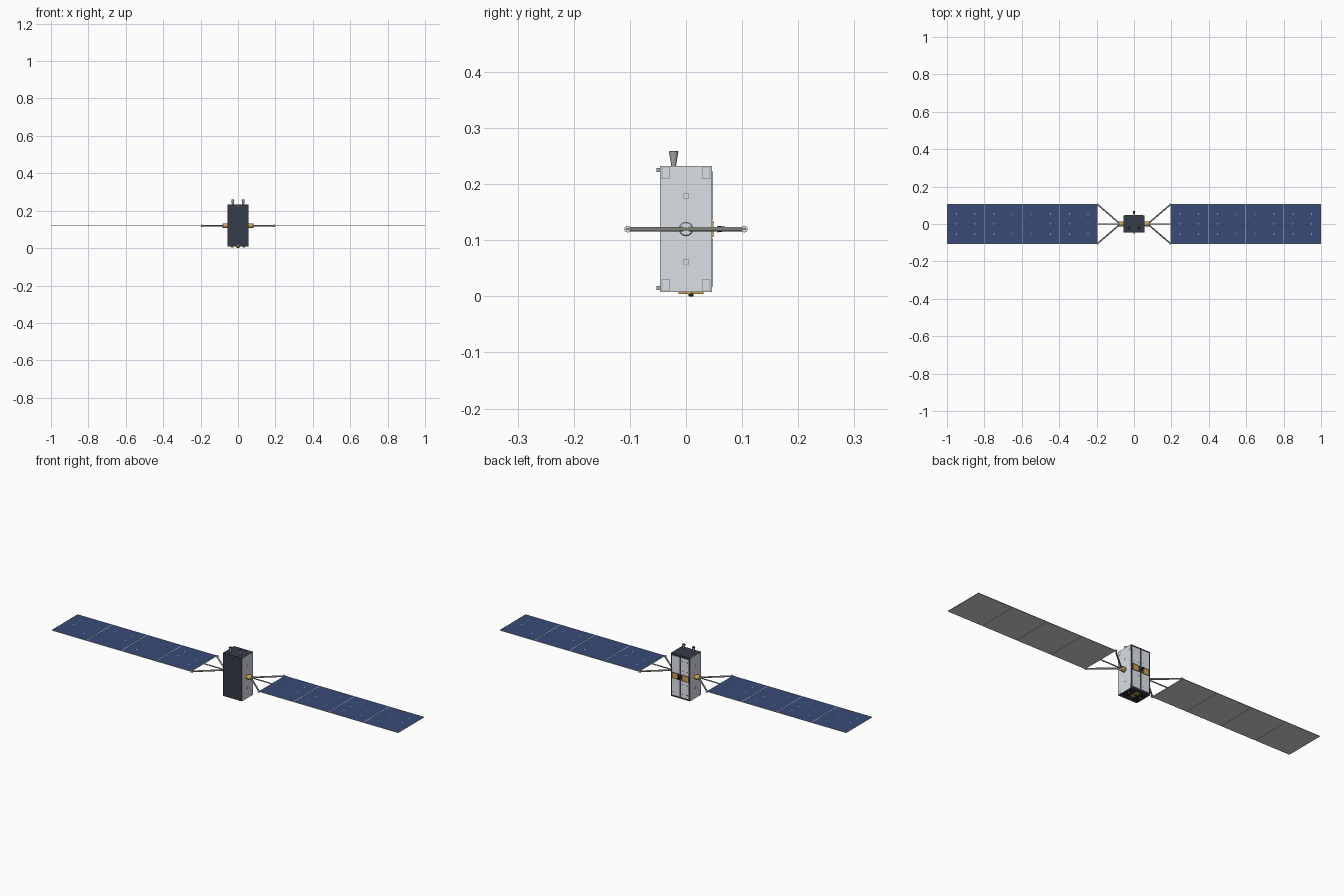
import bpy
import bmesh
from mathutils import Vector, Matrix

cube = bpy.data.objects.get("Cube")
if cube:
    bpy.data.objects.remove(cube, do_unlink=True)


def material(name, r, g, b):
    m = bpy.data.materials.new(name)
    m.use_nodes = True
    m.diffuse_color = (r, g, b, 1)
    m.node_tree.nodes["Principled BSDF"].inputs["Base Color"].default_value = (r, g, b, 1)
    return m


NAVY = material("dark navy", 0.033, 0.045, 0.066)
BLACK = material("near black", 0.015, 0.017, 0.02)
SILVER = material("light silver", 0.7, 0.745, 0.785)
WHITE = material("radiator white", 0.8, 0.81, 0.82)
GREY = material("mid grey", 0.4, 0.41, 0.42)
BLUE = material("solar blue", 0.04, 0.07, 0.185)
BACKING = material("panel backing grey", 0.68, 0.68, 0.68)
GOLD = material("gold foil", 0.65, 0.36, 0.07)
CREAM = material("pale trim", 0.6, 0.58, 0.48)
MID = 0.12  # height of the wing axis


def finish(name, bm, mats, smooth=False):
    me = bpy.data.meshes.new(name)
    bm.to_mesh(me)
    bm.free()
    for m in mats:
        me.materials.append(m)
    ob = bpy.data.objects.new(name, me)
    bpy.context.scene.collection.objects.link(ob)
    if smooth:
        bpy.ops.object.select_all(action="DESELECT")
        ob.select_set(True)
        bpy.context.view_layer.objects.active = ob
        bpy.ops.object.shade_smooth_by_angle()


def add_box(bm, centre, size):
    scale = Matrix.Diagonal((*size, 1))
    bmesh.ops.create_cube(bm, size=1, matrix=Matrix.Translation(centre) @ scale)


def boxes(name, mat, size, centres):
    bm = bmesh.new()
    for c in centres:
        add_box(bm, c, size)
    finish(name, bm, [mat])


def rods(name, mat, spans, sides=12):
    """Each span is start, end, start radius, end radius."""
    bm = bmesh.new()
    for a, b, r1, r2 in spans:
        a, b = Vector(a), Vector(b)
        turn = (b - a).to_track_quat("Z", "Y").to_matrix().to_4x4()
        bmesh.ops.create_cone(bm, cap_ends=True, segments=sides, radius1=r1, radius2=r2,
                              depth=(b - a).length,
                              matrix=Matrix.Translation((a + b) / 2) @ turn)
    finish(name, bm, [mat], True)


# Bus: silver sides, navy front, ends and back
bm = bmesh.new()
add_box(bm, (0, 0, MID), (0.11, 0.092, 0.224))
bm.normal_update()
for f in bm.faces:
    f.material_index = 0 if abs(f.normal.x) > 0.5 else 1
finish("bus_body", bm, [SILVER, NAVY])

# Small fittings on the front
boxes("front_brackets", GREY, (0.006, 0.007, 0.007),
      [(0, -0.0495, z) for z in (0.015, 0.225)])

# Side plates, each a silver lid on a darker rim
for side, s in (("left", 1), ("right", -1)):
    corners = [(y, z) for y in (-0.036, 0.036) for z in (0.02, 0.22)]
    ports = [(0, z) for z in (0.061, 0.179)]
    boxes(side + "_corner_rims", GREY, (0.002, 0.0145, 0.0215),
          [(s * 0.0545, y, z) for y, z in corners])
    boxes(side + "_corner_plates", SILVER, (0.003, 0.0115, 0.0185),
          [(s * 0.0547, y, z) for y, z in corners])
    boxes(side + "_port_rims", GREY, (0.002, 0.0105, 0.0105),
          [(s * 0.0545, y, z) for y, z in ports])
    boxes(side + "_port_covers", SILVER, (0.003, 0.0075, 0.0075),
          [(s * 0.0547, y, z) for y, z in ports])

# Back: paired white panels with gold units at mid height
boxes("back_panels", WHITE, (0.043, 0.003, 0.086),
      [(x, 0.0465, MID + d) for x in (-0.0265, 0.0265) for d in (-0.0595, 0.0595)])
boxes("back_panel_bolts", NAVY, (0.003, 0.001, 0.003),
      [(x + d, 0.048, MID + z) for x in (-0.0265, 0.0265) for d in (-0.013, 0.013)
       for z in (-0.085, -0.035, 0.035, 0.085)])
boxes("back_gold_units", GOLD, (0.031, 0.005, 0.028),
      [(x, 0.0465, MID) for x in (-0.029, 0.029)])
rods("back_sensor_horn", BLACK, [
    ((0, 0.044, MID), (0, 0.056, MID), 0.004, 0.004),
    ((0, 0.056, MID), (0, 0.07, MID), 0.006, 0.004)])

# Two flared nozzles with dark mouths on the top deck
rods("top_nozzles", GREY, [((x, -0.022, 0.231), (x, -0.022, 0.2585), 0.004, 0.0085)
                           for x in (-0.028, 0.028)], 16)
rods("nozzle_mouths", BLACK, [((x, -0.022, 0.258), (x, -0.022, 0.259), 0.0075, 0.0075)
                              for x in (-0.028, 0.028)], 16)

# Bottom instruments
boxes("bottom_black_plates", BLACK, (0.03, 0.06, 0.001),
      [(x, 0, 0.008) for x in (-0.032, 0.032)])
boxes("bottom_gold_plate", GOLD, (0.022, 0.044, 0.004), [(0, 0.009, 0.006)])
rods("bottom_gold_horns", GOLD, [((x, 0.005, 0.008), (x, 0.005, 0.004), 0.005, 0.007)
                                 for x in (-0.032, 0.032)], 16)
rods("bottom_sensor", BLACK, [((0, 0.009, 0.005), (0, 0.009, 0), 0.005, 0.004)], 16)

# Wings, yokes and drives
EDGES = (0.195, 0.396, 0.598, 0.799, 1.0)
HALF = 0.107
for side, s in (("left", 1), ("right", -1)):
    def at(x, y, z=MID):
        return (s * x, y, z)

    # Gold drive housing with a thin silver end cap
    rods(side + "_drive_base", GREY, [(at(0.054, 0), at(0.058, 0), 0.0125, 0.0125)], 20)
    rods(side + "_drive_housing", GOLD, [
        (at(0.057, 0), at(0.066, 0), 0.0115, 0.013),
        (at(0.066, 0), at(0.08, 0), 0.013, 0.012)], 20)
    rods(side + "_drive_cap", SILVER, [(at(0.08, 0), at(0.082, 0), 0.013, 0.011)], 20)

    # Three yoke struts
    rods(side + "_yoke_struts", GREY, [
        (at(0.078, 0), at(0.194, 0), 0.003, 0.003),
        (at(0.078, 0.004), at(0.193, 0.103), 0.004, 0.004),
        (at(0.078, -0.004), at(0.193, -0.103), 0.004, 0.004)])
    rods(side + "_root_hinges", SILVER, [
        (at(0.190, y), at(0.197, y), 0.006, 0.006) for y in (-0.104, 0.104)])

    # Four hinged panels: blue above, grey below, pale rims
    bm = bmesh.new()
    for a, b in zip(EDGES, EDGES[1:]):
        add_box(bm, at((a + b) / 2, 0), (b - a - 0.002, 2 * HALF, 0.0025))
    bm.normal_update()
    for f in bm.faces:
        f.material_index = 0 if f.normal.z > 0.5 else 1 if f.normal.z < -0.5 else 2
    finish(side + "_solar_panels", bm, [BLUE, BACKING, CREAM])

    # Pale borders and hinge lines
    top = MID + 0.0011
    boxes(side + "_long_borders", CREAM, (0.805, 0.002, 0.0008),
          [at(0.5975, y, top) for y in (-HALF + 0.001, HALF - 0.001)])
    boxes(side + "_hinge_lines", CREAM, (0.003, 2 * HALF, 0.0008),
          [at(x, 0, top) for x in EDGES[1:-1]])
    boxes(side + "_end_borders", CREAM, (0.002, 2 * HALF, 0.0008),
          [at(x, 0, top) for x in (EDGES[0] + 0.001, EDGES[-1] - 0.001)])
    boxes(side + "_cell_corner_dots", WHITE, (0.004, 0.004, 0.0008),
          [at((a + b) / 2 + d, y, top) for a, b in zip(EDGES, EDGES[1:])
           for d in (-0.05, 0.05) for y in (-0.0535, 0, 0.0535)])
